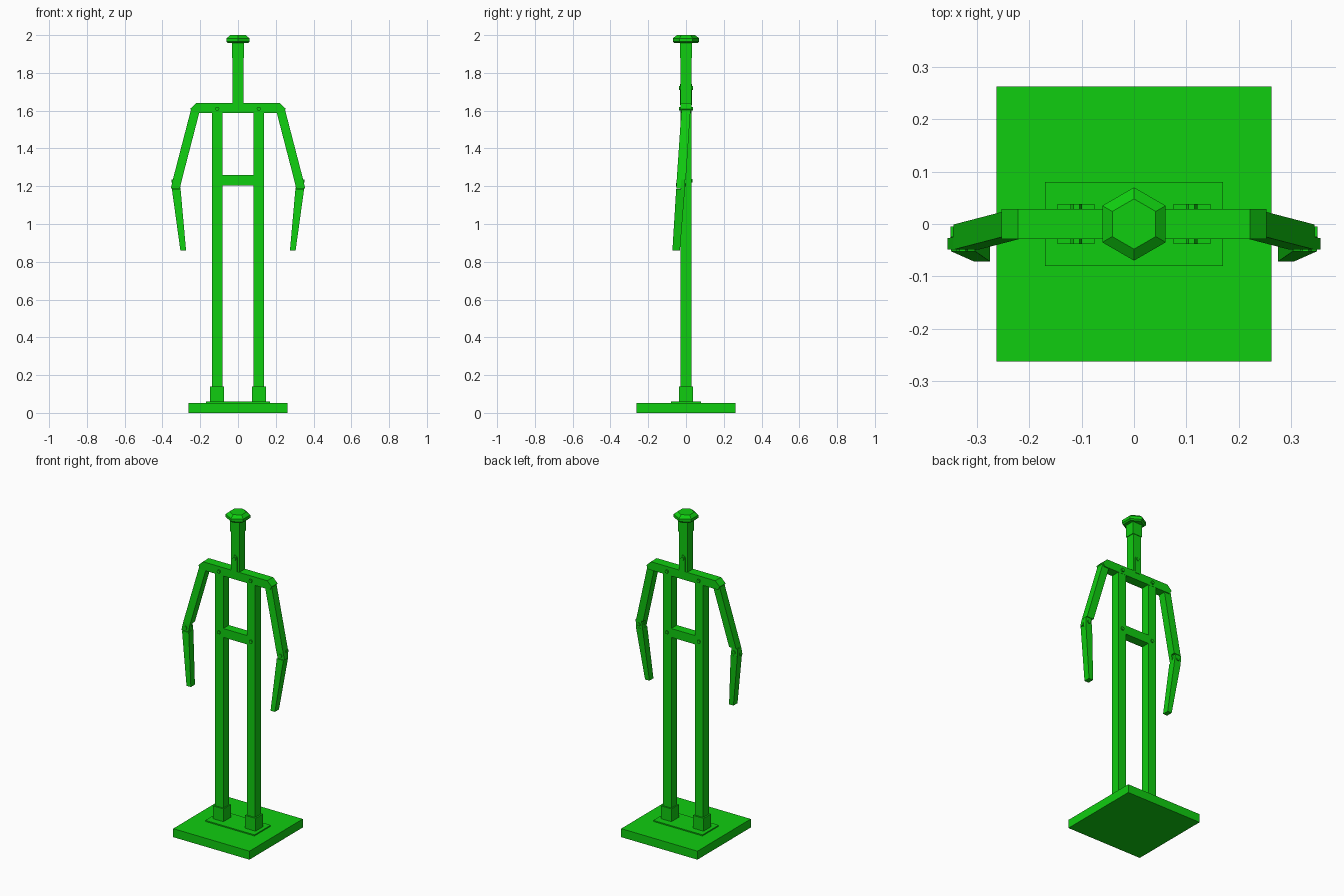
import bpy
import bmesh
import math

if "Cube" in bpy.data.objects:
    bpy.data.objects.remove(bpy.data.objects["Cube"])

green = bpy.data.materials.new("bright_green")
green.use_nodes = True
COLOUR = (0.005, 0.61, 0.005, 1)
green.diffuse_color = COLOUR
green.node_tree.nodes["Principled BSDF"].inputs["Base Color"].default_value = COLOUR


def from_rings(name, rings):
    """Skin a closed solid over a stack of matching vertex rings."""
    bm = bmesh.new()
    loops = [[bm.verts.new(p) for p in ring] for ring in rings]
    n = len(loops[0])
    for low, high in zip(loops, loops[1:]):
        for i in range(n):
            j = (i + 1) % n
            bm.faces.new((low[i], low[j], high[j], high[i]))
    bm.faces.new(loops[0][::-1])
    bm.faces.new(loops[-1])
    bmesh.ops.recalc_face_normals(bm, faces=bm.faces)
    mesh = bpy.data.meshes.new(name)
    bm.to_mesh(mesh)
    bm.free()
    mesh.materials.append(green)
    obj = bpy.data.objects.new(name, mesh)
    bpy.context.collection.objects.link(obj)
    return obj


def bar(name, *sections):
    """Square bar through sections (x, y, z, half width, half depth)."""
    return from_rings(name, [[(x - w, y - d, z), (x + w, y - d, z),
                              (x + w, y + d, z), (x - w, y + d, z)]
                             for x, y, z, w, d in sections])


def block(name, x, y, w, d, low, high):
    return bar(name, (x, y, low, w, d), (x, y, high, w, d))


def plate(name, outline, back, front):
    """Extrude an x-z outline through the depth."""
    return from_rings(name, [[(x, y, z) for x, z in outline] for y in (front, back)])


def bolt(name, x, z, front, back, radius=0.011):
    hexagon = [(x + radius * math.cos(i * math.pi / 3),
                z + radius * math.sin(i * math.pi / 3)) for i in range(6)]
    plate(name, hexagon, back, front)


# Stand
block("base", 0, 0, 0.263, 0.263, 0, 0.053)
block("foot_plate", 0, 0, 0.17, 0.08, 0.053, 0.06)

# Crossbars
half = [(0.24, 1.588), (0.253, 1.61), (0.222, 1.64)]
plate("shoulder_bar", half + [(-x, z) for x, z in reversed(half)], 0.029, -0.029)
block("hip_bar", 0, 0, 0.084, 0.028, 1.205, 1.26)

# Neck, with its round-topped fixing tab
block("neck", 0, 0, 0.029, 0.028, 1.63, 1.89)
arch = [(0.015 * math.cos(a * math.pi / 8), 1.725 + 0.015 * math.sin(a * math.pi / 8))
        for a in range(9)]
plate("neck_tab", [(-0.015, 1.63), (0.015, 1.63)] + arch, 0.033, -0.033)
bolt("neck_bolt", 0, 1.72, -0.038, 0.038)

# Head socket and hexagonal cap
block("head_socket", 0, 0, 0.033, 0.031, 1.88, 1.96)
cap_profile = [(0.06, 1.957), (0.07, 1.965), (0.07, 1.983), (0.048, 2.0)]
from_rings("head_cap", [[(r * math.sin(i * math.pi / 3), r * math.cos(i * math.pi / 3), z)
                         for i in range(6)] for r, z in cap_profile])

for side, s in (("left", 1), ("right", -1)):
    # Leg and its socket
    block(side + "_leg", s * 0.11, 0, 0.028, 0.028, 0.06, 1.6)
    block(side + "_leg_socket", s * 0.111, 0, 0.036, 0.037, 0.06, 0.14)
    bolt(side + "_shoulder_bolt", s * 0.11, 1.61, -0.038, 0.038)
    bolt(side + "_hip_bolt", s * 0.11, 1.23, -0.035, 0.035)

    # Upper arm, ending in a half-thickness front lap
    bar(side + "_upper_arm", (s * 0.321, -0.025, 1.235, 0.024, 0.024),
        (s * 0.225, 0, 1.605, 0.024, 0.024))
    bar(side + "_elbow_front_lap", (s * 0.332, -0.038, 1.187, 0.024, 0.011),
        (s * 0.321, -0.037, 1.235, 0.024, 0.012))

    # Forearm, with the matching rear lap
    bar(side + "_forearm", (s * 0.29, -0.052, 0.86, 0.015, 0.02),
        (s * 0.327, -0.029, 1.185, 0.023, 0.023))
    bar(side + "_elbow_rear_lap", (s * 0.327, -0.017, 1.18, 0.023, 0.01),
        (s * 0.331, -0.015, 1.235, 0.02, 0.01))
    bolt(side + "_elbow_bolt", s * 0.328, 1.208, -0.053, 0)
